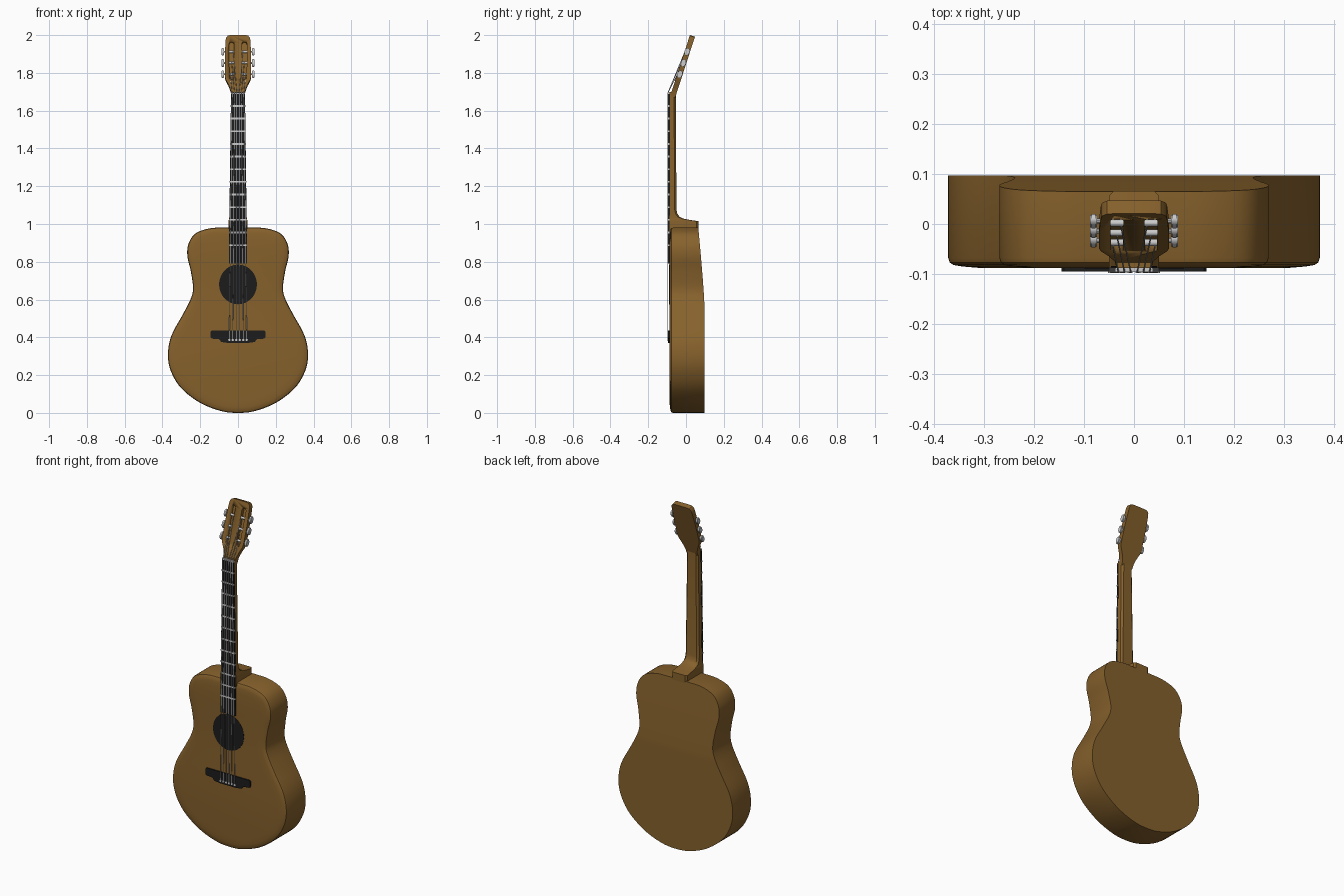
import bpy, bmesh, math
from mathutils import Vector, Matrix

if "Cube" in bpy.data.objects:
    bpy.data.objects.remove(bpy.data.objects["Cube"])


def material(name, col):
    m = bpy.data.materials.new(name)
    m.diffuse_color = (*col, 1)
    m.use_nodes = True
    m.node_tree.nodes["Principled BSDF"].inputs["Base Color"].default_value = m.diffuse_color
    return m


WOOD = material("wood", (0.24, 0.12, 0.025))
BLACK = material("ebony", (0.012, 0.012, 0.012))
METAL = material("metal", (0.55, 0.55, 0.55))
TILT = Matrix.Translation((0, -0.08, 1.69)) @ Matrix.Rotation(math.radians(-18), 4, 'X')


def finish(bm, name, mat, angle=35):
    bmesh.ops.recalc_face_normals(bm, faces=bm.faces)
    me = bpy.data.meshes.new(name)
    bm.to_mesh(me)
    bm.free()
    me.materials.append(mat)
    ob = bpy.data.objects.new(name, me)
    bpy.context.collection.objects.link(ob)
    bpy.ops.object.select_all(action='DESELECT')
    ob.select_set(True)
    bpy.context.view_layer.objects.active = ob
    bpy.ops.object.shade_smooth_by_angle(angle=math.radians(angle))
    return ob


def spline(pts, steps=5):
    """Catmull-Rom through pts, mirrored in x at both ends."""
    p = [Vector(q) for q in pts]
    p = [Vector((-p[1].x, p[1].y))] + p + [Vector((-p[-2].x, p[-2].y))]
    out = []
    for a, b, c, d in zip(p, p[1:], p[2:], p[3:]):
        for k in range(steps):
            t = k / steps
            out.append(0.5 * (2 * b + (c - a) * t + (2 * a - 5 * b + 4 * c - d) * t * t
                              + (3 * b - a - 3 * c + d) * t ** 3))
    return out + [p[-2]]


def bridge(bm, a, b):
    n = len(a)
    for i in range(n):
        bm.faces.new((a[i], a[(i + 1) % n], b[(i + 1) % n], b[i]))


def prism(name, outline, y0, y1, mat, matrix=None):
    """Extrude an (x, z) outline from y0 to y1."""
    bm = bmesh.new()
    rings = [[bm.verts.new((x, y, z)) for x, z in outline] for y in (y0, y1)]
    bridge(bm, *rings)
    for r in rings:
        bm.faces.new(r)
    if matrix:
        bm.transform(matrix)
    return finish(bm, name, mat)


def mirrored(half):
    return half + [(-x, z) for x, z in reversed(half)]


def add_rod(bm, a, b, r, sides=6):
    a, b = Vector(a), Vector(b)
    m = Matrix.Translation((a + b) / 2) @ (b - a).to_track_quat('Z', 'Y').to_matrix().to_4x4()
    bmesh.ops.create_cone(bm, cap_ends=True, segments=sides, radius1=r, radius2=r,
                          depth=(b - a).length, matrix=m)


# Body: outline lofted from the tapered back to the rounded, slightly domed front
half = spline([(0, 0), (.09, .01), (.2, .053), (.3, .13), (.355, .22), (.371, .31), (.352, .41),
               (.293, .52), (.252, .6), (.238, .66), (.25, .75), (.268, .83), (.262, .895),
               (.225, .95), (.15, .977), (.07, .981), (0, .981)])
ring = half + [Vector((-p.x, p.y)) for p in reversed(half[1:-1])]
n = len(ring)


def back_y(z):
    return 0.097 - 0.032 * max(0, (z - 0.58) / 0.4) ** 1.2


bm = bmesh.new()
loops = []
for off, y in ((0, None), (0, -.068), (.003, -.077), (.011, -.082), (.03, -.085), (.06, -.0875)):
    loop = []
    for i, p in enumerate(ring):
        t = (ring[(i + 1) % n] - ring[i - 1]).normalized()
        q = p + Vector((-t.y, t.x)) * off
        loop.append(bm.verts.new((q.x, back_y(p.y) if y is None else y, q.y)))
    loops.append(loop)
for a, b in zip(loops, loops[1:]):
    bridge(bm, a, b)
for r in (loops[0], loops[-1]):
    for i in range(n // 2):
        f = [r[i], r[i + 1], r[n - i - 1], r[(n - i) % n]]
        bm.faces.new(list(dict.fromkeys(f)))
finish(bm, "body", WOOD)

# Sound hole
prism("sound_hole", [(.1 * math.cos(a * math.pi / 24), .68 + .105 * math.sin(a * math.pi / 24))
                     for a in range(48)], -.089, -.08, BLACK)

# Neck with curved heel
bm = bmesh.new()
prev = None
for z, back, w in ((1.7, -.053, .036), (1.08, -.051, .044), (1.055, -.046, .045), (1.038, -.034, .046),
                   (1.028, -.012, .047), (1.021, .025, .049), (1.015, .066, .05), (.96, .066, .05)):
    sec = [(w, -.088), (w, back - .01), (w - .01, back), (.01 - w, back), (-w, back - .01), (-w, -.088)]
    cur = [bm.verts.new((x, y, z)) for x, y in sec]
    if prev:
        bridge(bm, prev, cur)
    else:
        bm.faces.new(cur)
    prev = cur
bm.faces.new(prev)
finish(bm, "neck", WOOD)

# Fretboard, frets and nut
prism("fretboard", mirrored([(.049, .79), (.037, 1.69)]), -.0945, -.084, BLACK)
bm = bmesh.new()
for i in range(13):
    z = 1.692 - .067 * i
    w = .037 + .012 * (1.69 - z) / .9
    m = Matrix.Translation((0, -.092, z)) @ Matrix.Diagonal((2 * w + .002, .008, .009, 1))
    bmesh.ops.create_cube(bm, size=1, matrix=m)
finish(bm, "frets_and_nut", METAL)

# Headstock with two recessed slots
head = prism("headstock", mirrored([(.036, -.012), (.038, .015), (.05, .05), (.066, .082), (.07, .1),
                                    (.07, .2), (.066, .295), (.063, .312), (.054, .323), (.04, .326)]),
             0, .028, WOOD, TILT)
for s in (-1, 1):
    slot = [(s * .034 + .013 * math.cos(a * math.pi / 8),
             (.278 if a <= 8 else .093) + .013 * math.sin(a * math.pi / 8))
            for a in list(range(9)) + list(range(9, 16))]
    cutter = prism("slot_cutter", slot, -.02, .02, WOOD, TILT)
    cutter.hide_render = True
    mod = head.modifiers.new("slot", 'BOOLEAN')
    mod.operation, mod.object, mod.solver = 'DIFFERENCE', cutter, 'EXACT'
    bpy.context.view_layer.objects.active = head
    bpy.ops.object.modifier_apply(modifier=mod.name)
    bpy.data.objects.remove(cutter)

# Tuners: roller in the slot, shaft and oval knob
PEGS = (.112, .175, .237)
bm = bmesh.new()
for s in (-1, 1):
    for z in PEGS:
        add_rod(bm, (s * .02, .009, z), (s * .048, .009, z), .007, 12)
        add_rod(bm, (s * .065, .013, z), (s * .078, .013, z), .005, 10)
        m = (Matrix.Translation((s * .081, .013, z)) @ Matrix.Diagonal((1, .65, 1, 1))
             @ Matrix.Rotation(math.pi / 2, 4, 'Y'))
        for r, d in ((.021, .008), (.018, .014)):
            bmesh.ops.create_cone(bm, cap_ends=True, segments=20, radius1=r, radius2=r,
                                  depth=d, matrix=m)
bm.transform(TILT)
finish(bm, "tuners", METAL)

# Bridge
prism("bridge", mirrored([(.05, .37), (.088, .375), (.1, .39), (.14, .393), (.145, .4),
                          (.145, .43), (.14, .436)]), -.095, -.083, BLACK)

# Strings and bridge pins
bm = bmesh.new()
for i in range(6):
    k = (i - 2.5) / 2.5
    s = 1 if k > 0 else -1
    low, nut = Vector((.046 * k, -.0965, .388)), Vector((.031 * k, -.0968, 1.692))
    peg = TILT @ Vector((s * (.022 + .02 * abs(k)), .002, PEGS[(5 - i if s > 0 else i)]))
    add_rod(bm, low, nut, .0017)
    add_rod(bm, nut, peg, .0017)
    add_rod(bm, (low.x, -.098, .386), (low.x, -.085, .386), .006, 12)
finish(bm, "strings_and_pins", METAL)
